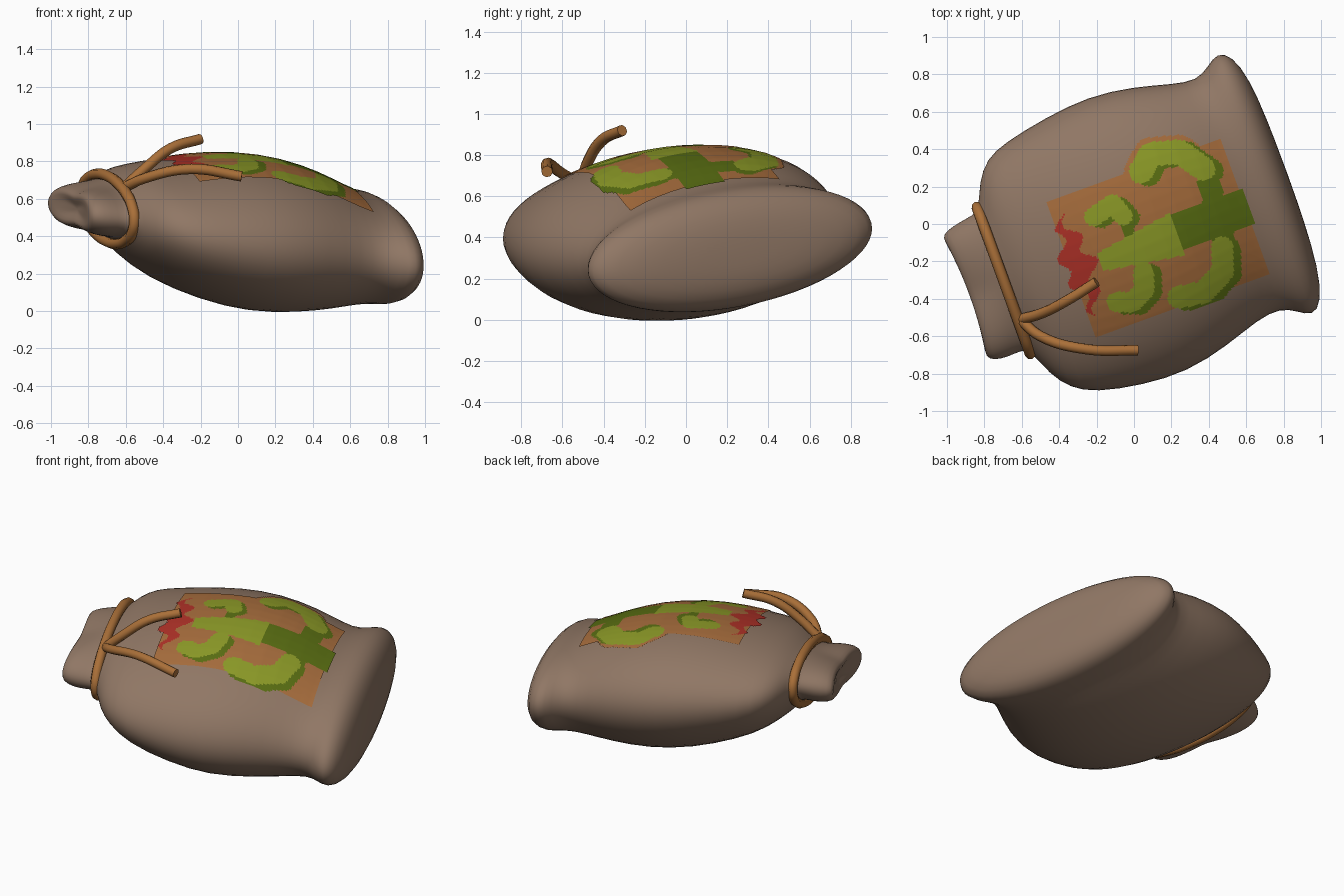
import bpy, bmesh, math
from mathutils import Vector
from mathutils.bvhtree import BVHTree

if "Cube" in bpy.data.objects:
    bpy.data.objects.remove(bpy.data.objects["Cube"])

ANGLE = math.radians(20)
SIDES = 32


def material(name, r, g, b):
    m = bpy.data.materials.new(name)
    m.use_nodes = True
    m.diffuse_color = (r, g, b, 1)
    node = m.node_tree.nodes["Principled BSDF"]
    node.inputs["Base Color"].default_value = (r, g, b, 1)
    node.inputs["Roughness"].default_value = 0.9
    return m


CLOTH = material("tan cloth", 0.28, 0.185, 0.13)
ROPE = material("brown rope", 0.40, 0.16, 0.04)
ORANGE = material("orange print", 0.38, 0.15, 0.045)
LIGHT = material("light green", 0.26, 0.32, 0.02)
DARK = material("dark green", 0.10, 0.155, 0.006)
RED = material("red print", 0.42, 0.03, 0.02)


def place(u, v, z):
    """Sack coordinates (along, across, up) to model coordinates."""
    c, s = math.cos(ANGLE), math.sin(ANGLE)
    return Vector((c * u - s * v, s * u + c * v, z))


def mesh_object(name, bm, mats):
    me = bpy.data.meshes.new(name)
    bm.to_mesh(me)
    bm.free()
    for m in mats:
        me.materials.append(m)
    ob = bpy.data.objects.new(name, me)
    bpy.context.collection.objects.link(ob)
    return ob


def section(u, lo, hi, zc, h, roll, pinch=0.0, grow=1.0):
    """Ring of points: a tilted ellipse, optionally pinched in the middle."""
    ring = []
    for i in range(SIDES):
        a = 2 * math.pi * i / SIDES
        c, s = math.cos(a), math.sin(a)
        v = (lo + hi) / 2 + (hi - lo) / 2 * c * grow
        dz = h * s * grow * (1 - pinch * (1 - abs(c)))
        ring.append(place(u - pinch * 0.06 * c * c, v, zc + roll * v + dz))
    return ring


# Cloth sack: sections from the gathered mouth to the flat base
SECTIONS = [
    (-0.95, -0.33, 0.22, 0.55, 0.07, 0.10, 0.4),
    (-0.965, -0.40, 0.285, 0.55, 0.12, 0.10, 0.4),
    (-0.93, -0.43, 0.31, 0.55, 0.155, 0.10, 0.4),
    (-0.86, -0.44, 0.33, 0.55, 0.165, 0.12, 0.3),
    (-0.79, -0.43, 0.34, 0.555, 0.15, 0.15, 0.1),
    (-0.75, -0.45, 0.36, 0.55, 0.155, 0.15),
    (-0.70, -0.60, 0.50, 0.535, 0.20, 0.14),
    (-0.62, -0.71, 0.60, 0.52, 0.255, 0.12),
    (-0.50, -0.78, 0.65, 0.485, 0.315, 0.12),
    (-0.25, -0.83, 0.70, 0.455, 0.385, 0.12),
    (0.0, -0.845, 0.73, 0.43, 0.42, 0.12),
    (0.25, -0.785, 0.695, 0.41, 0.405, 0.12),
    (0.45, -0.71, 0.635, 0.385, 0.36, 0.13),
    (0.58, -0.695, 0.61, 0.365, 0.315, 0.13),
    (0.66, -0.74, 0.66, 0.355, 0.295, 0.14),
    (0.73, -0.795, 0.715, 0.35, 0.295, 0.14),
    (0.80, -0.74, 0.67, 0.345, 0.265, 0.14),
    (0.845, -0.56, 0.52, 0.34, 0.19, 0.14),
    (0.86, -0.3, 0.28, 0.335, 0.1, 0.14),
]
bm = bmesh.new()
rings = [[bm.verts.new(p) for p in section(*s)] for s in SECTIONS]
for a, b in zip(rings, rings[1:]):
    for i in range(SIDES):
        j = (i + 1) % SIDES
        bm.faces.new((a[i], a[j], b[j], b[i]))
for ring, u, z in ((rings[0], -0.925, 0.545), (rings[-1], 0.863, 0.335)):
    tip = bm.verts.new(place(u, -0.04, z))
    for i in range(SIDES):
        bm.faces.new((ring[i], ring[(i + 1) % SIDES], tip))
bmesh.ops.recalc_face_normals(bm, faces=bm.faces)
for f in bm.faces:
    f.smooth = True
sack = mesh_object("cloth_sack", bm, [CLOTH])
sack.modifiers.new("soften", "SUBSURF").levels = 1
sack.modifiers["soften"].render_levels = 1


# Printed cactus panel, draped as a fine grid of cells over the sack
def distance(p, path):
    """Distance from a point to a polyline."""
    best = 9.0
    for a, b in zip(path, path[1:]):
        a, b = Vector(a), Vector(b)
        d = b - a
        t = max(0, min(1, (p - a).dot(d) / d.dot(d)))
        best = min(best, (p - a - d * t).length)
    return best


BIG_UPPER = [(0.13, 0.25), (0.21, 0.32), (0.36, 0.28), (0.45, 0.15)]
BIG_LOWER = [(0.09, -0.45), (0.23, -0.47), (0.36, -0.40), (0.40, -0.28)]
SMALL_UPPER = [(-0.19, 0.11), (-0.07, 0.14), (-0.04, 0.06)]
SMALL_LOWER = [(-0.23, -0.36), (-0.15, -0.39), (-0.07, -0.35), (-0.04, -0.26)]
ARMS = ((BIG_UPPER, 0.065), (BIG_LOWER, 0.06), (SMALL_UPPER, 0.05), (SMALL_LOWER, 0.055))
SHADE = Vector((0.035, -0.025))
STEMS = [[(0.46, 0.15), (0.42, -0.28)], [(-0.04, 0.06), (-0.03, -0.26)]]
PRINT = [ORANGE, LIGHT, DARK, RED]


def print_colour(u, v):
    p = Vector((u, v))
    if any(distance(p, path) < r for path, r in ARMS):
        return 1
    if -0.24 < u < 0.2 and abs(v + 0.13) < 0.05 + 0.16 * (u + 0.24):
        return 1
    if any(distance(p - SHADE, path) < r for path, r in ARMS):
        return 2
    if 0.15 < u < 0.61 and abs(v + 0.115) < 0.1:
        return 2
    if distance(p, STEMS[0]) < 0.06 or distance(p, STEMS[1]) < 0.03:
        return 2
    if abs(u + 0.355 - 0.03 * math.sin(v * 40)) < 0.085 * (1 - abs(v + 0.1) / 0.29):
        return 3
    if -0.40 < u < 0.59 and -0.505 < v < 0.275:
        return 0
    return 0 if distance(p, BIG_UPPER) < 0.09 else None


tree = BVHTree.FromObject(sack, bpy.context.evaluated_depsgraph_get())
STEP = 0.01
bm = bmesh.new()
cache = {}


def draped(i, j):
    if (i, j) not in cache:
        p = place(i * STEP, j * STEP, 3)
        hit, normal = tree.ray_cast(p, Vector((0, 0, -1)))[:2]
        cache[i, j] = bm.verts.new(hit + Vector((0, 0, 0.007)))
    return cache[i, j]


for i in range(-45, 62):
    for j in range(-54, 42):
        k = print_colour((i + 0.5) * STEP, (j + 0.5) * STEP)
        if k is not None:
            f = bm.faces.new([draped(i, j), draped(i + 1, j), draped(i + 1, j + 1), draped(i, j + 1)])
            f.material_index = k
            f.smooth = True
mesh_object("printed_panel", bm, PRINT)


# Rope ring around the neck and its two loose tails
def rope(name, points, radius, cyclic=False):
    cu = bpy.data.curves.new(name, "CURVE")
    cu.dimensions = "3D"
    cu.bevel_depth = radius
    cu.bevel_resolution = 2
    cu.resolution_u = 6
    cu.use_fill_caps = True
    sp = cu.splines.new("BEZIER")
    sp.bezier_points.add(len(points) - 1)
    for bp, p in zip(sp.bezier_points, points):
        bp.co = p
        bp.handle_left_type = bp.handle_right_type = "AUTO"
    sp.use_cyclic_u = cyclic
    cu.materials.append(ROPE)
    ob = bpy.data.objects.new(name, cu)
    bpy.context.collection.objects.link(ob)


rope("neck_rope", section(-0.758, -0.45, 0.36, 0.553, 0.17, 0.15, 0, 1.03)[::2], 0.03, True)
rope("upper_tail", [(-0.61, -0.51, 0.66), (-0.5, -0.48, 0.76), (-0.36, -0.41, 0.87), (-0.2, -0.31, 0.92)], 0.028)
rope("lower_tail", [(-0.61, -0.51, 0.66), (-0.5, -0.6, 0.71), (-0.25, -0.67, 0.76), (0.02, -0.675, 0.72)], 0.028)
